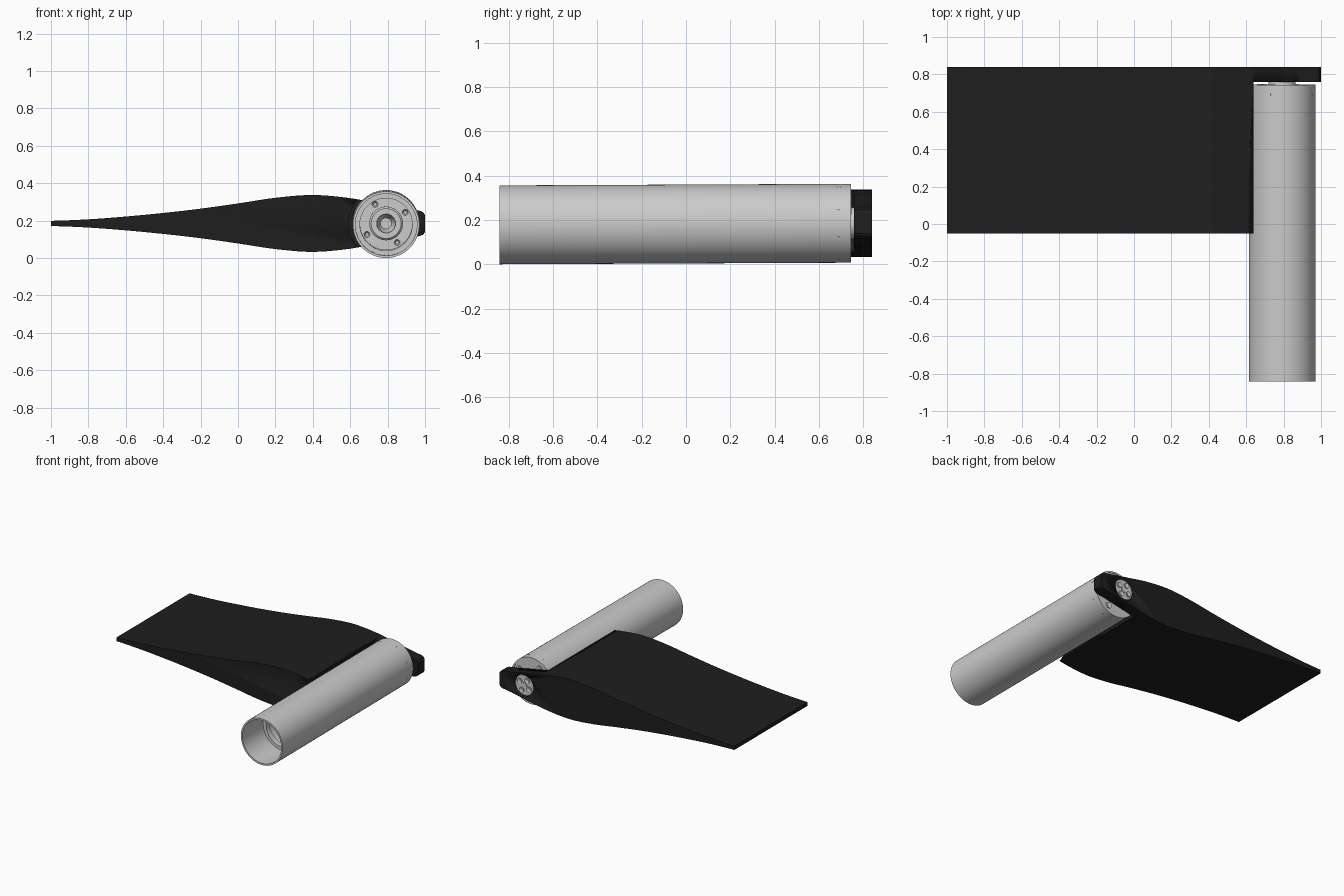
import bpy, bmesh
from math import sin, cos, pi, sqrt, radians
from mathutils import Matrix

if "Cube" in bpy.data.objects:
    bpy.data.objects.remove(bpy.data.objects["Cube"])

AX, AZ, TILT = 0.792, 0.182, 0.0045   # tube axis position and slight tilt

black = bpy.data.materials.new("black")
black.diffuse_color = (0.013, 0.013, 0.013, 1)
black.use_nodes = True
black.node_tree.nodes["Principled BSDF"].inputs["Base Color"].default_value = black.diffuse_color


def finish(name, bm, smooth=True):
    bmesh.ops.recalc_face_normals(bm, faces=bm.faces)
    me = bpy.data.meshes.new(name)
    bm.to_mesh(me)
    bm.free()
    ob = bpy.data.objects.new(name, me)
    bpy.context.collection.objects.link(ob)
    if smooth:
        bpy.ops.object.select_all(action='DESELECT')
        bpy.context.view_layer.objects.active = ob
        ob.select_set(True)
        bpy.ops.object.shade_smooth_by_angle(angle=radians(30))
    return ob


def prism(name, pts, y0, y1):
    """Extrude an x-z outline along y."""
    bm = bmesh.new()
    f = bm.faces.new([bm.verts.new((x, y0, z)) for x, z in pts])
    r = bmesh.ops.extrude_face_region(bm, geom=[f])
    verts = [v for v in r['geom'] if isinstance(v, bmesh.types.BMVert)]
    bmesh.ops.translate(bm, verts=verts, vec=(0, y1 - y0, 0))
    return finish(name, bm)


def lathe(name, prof, n=48):
    """Revolve a closed (radius, y) outline around the tube axis."""
    bm = bmesh.new()
    rings = [[bm.verts.new((r * cos(2 * pi * i / n), y, r * sin(2 * pi * i / n)))
              for i in range(n)] for r, y in prof]
    for k in range(len(rings)):
        a, b = rings[k], rings[(k + 1) % len(rings)]
        for i in range(n):
            j = (i + 1) % n
            bm.faces.new((a[i], a[j], b[j], b[i]))
    bmesh.ops.remove_doubles(bm, verts=bm.verts, dist=1e-5)
    ob = finish(name, bm)
    ob.location, ob.rotation_euler = (AX, 0, AZ), (TILT, 0, 0)
    return ob


def screws(name, count, ring, y, r, depth, start, side):
    """Ring of cap screws with socket recess; side is the facing y direction."""
    bm = bmesh.new()
    for i in range(count):
        a = radians(start) + 2 * pi * i / count
        m = Matrix.Translation((ring * cos(a), y, ring * sin(a))) @ Matrix.Rotation(-side * pi / 2, 4, 'X')
        bmesh.ops.create_cone(bm, cap_ends=True, segments=16, radius1=r, radius2=r, depth=depth, matrix=m)
    bm.normal_update()
    caps = [f for f in bm.faces if len(f.verts) == 16 and f.normal.y * side > 0.9]
    bmesh.ops.inset_individual(bm, faces=caps, thickness=r * 0.45)
    bmesh.ops.translate(bm, verts=[v for f in caps for v in f.verts], vec=(0, -side * depth * 0.4, 0))
    ob = finish(name, bm)
    ob.location, ob.rotation_euler = (AX, 0, AZ), (TILT, 0, 0)


# fin outline: half thickness along x, smoothed between stations
ST = [(-1, .014), (-.8, .022), (-.6, .037), (-.4, .056), (-.2, .079), (0, .107),
      (.2, .137), (.4, .152), (.6, .135), (.8, .098), (.97, .068)]
upper = []
for i in range(len(ST) - 1):
    p = [ST[max(0, i - 1)], ST[i], ST[i + 1], ST[min(len(ST) - 1, i + 2)]]
    for s in range(5):
        t = s / 5
        h = 0.5 * (2 * p[1][1] + (p[2][1] - p[0][1]) * t
                   + (2 * p[0][1] - 5 * p[1][1] + 4 * p[2][1] - p[3][1]) * t * t
                   + (3 * p[1][1] - p[0][1] - 3 * p[2][1] + p[3][1]) * t ** 3)
        upper.append((p[1][0] + (p[2][0] - p[1][0]) * t, h))
upper += [(.97, .068), (.99, .06), (1, .045)]
ZC = 0.185
fin = prism("fin", [(x, ZC + h) for x, h in upper] + [(x, ZC - h) for x, h in reversed(upper)], -0.05, 0.84)
fin.data.materials.append(black)

# cutters: curved clearance for the tube, and the hub hole
arc = [(AX - 0.2 * sin(pi * i / 24), ZC + 0.2 * cos(pi * i / 24)) for i in range(25)]
notch = prism("notch_cutter", arc + [(1.2, ZC - 0.2), (1.2, ZC + 0.2)], -0.5, 0.758)
hole = lathe("hole_cutter", [(0, 0.7), (0.082, 0.7), (0.082, 0.95), (0, 0.95)])
for c in (notch, hole):
    c.hide_render = True
    c.hide_viewport = True
    c.display_type = 'WIRE'
    m = fin.modifiers.new(c.name, 'BOOLEAN')
    m.operation, m.solver, m.object = 'DIFFERENCE', 'EXACT', c

# housing tube, open at the front
lathe("tube", [(.165, -.842), (.178, -.842), (.178, .745), (.165, .745)], 64)
# retaining ring inside the tube
lathe("inner_ring", [(.14, -.59), (.165, -.59), (.165, -.55), (.14, -.55)])
# stepped end cap with bearing boss
lathe("end_cap", [(0, .66), (.03, .66), (.05, .62), (.05, .6), (.08, .6), (.09, .61), (.09, .67),
                  (.14, .67), (.14, .64), (.165, .64), (.165, .74), (.08, .74), (0, .74)])
# drive hub passing into the fin
lathe("hub", [(0, .735), (.072, .735), (.072, .762), (.081, .762), (.081, .825), (.076, .83), (0, .83)])
lathe("shaft_end", [(0, .82), (.02, .82), (.02, .835), (0, .835)], 24)

# screws
screws("hub_screws", 4, .047, .832, .02, .012, 30, 1)
screws("cap_screws_inside", 4, .118, .665, .016, .02, 30, -1)
screws("cap_screws_outside", 4, .125, .742, .024, .01, 30, 1)

# small set screws around the tube's rear end
bm = bmesh.new()
for i in range(8):
    m = Matrix.Rotation(2 * pi * (i + .5) / 8, 4, 'Y') @ Matrix.Translation((0, .69, .176))
    bmesh.ops.create_cone(bm, cap_ends=True, segments=12, radius1=.009, radius2=.009, depth=.006, matrix=m)
ring = finish("set_screws", bm)
ring.location, ring.rotation_euler = (AX, 0, AZ), (TILT, 0, 0)
